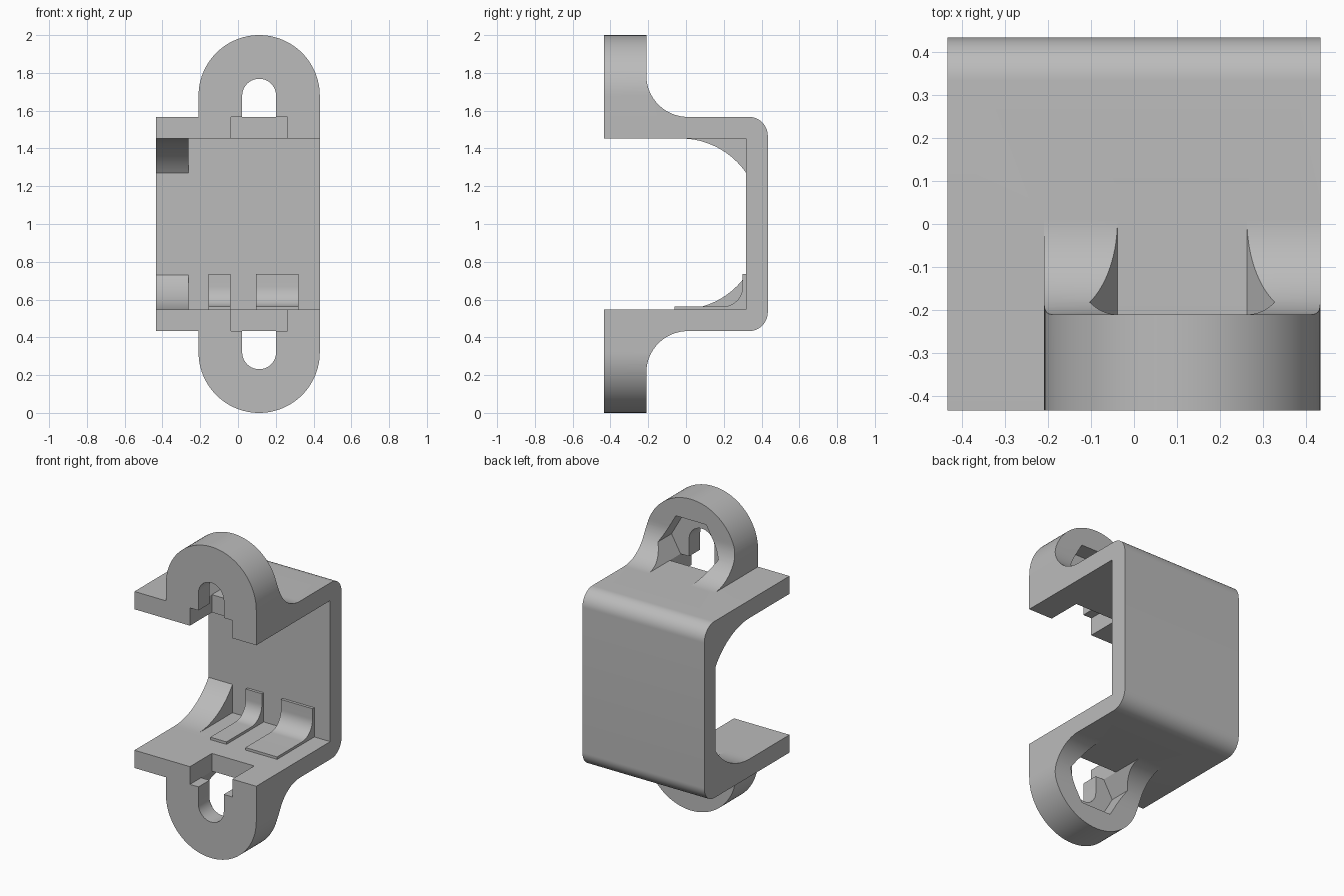
import bpy, bmesh
from math import sin, cos, radians, sqrt

cube = bpy.data.objects.get("Cube")
if cube:
    bpy.data.objects.remove(cube, do_unlink=True)

grey = bpy.data.materials.new("light grey")
grey.use_nodes = True
tone = (0.5, 0.5, 0.5, 1)
grey.diffuse_color = tone
grey.node_tree.nodes["Principled BSDF"].inputs["Base Color"].default_value = tone

# Main sizes; heights are measured from the middle of the bracket
HALF = 0.433                    # half width and half depth
WALL_Y = 0.318                  # inner face of the back wall
INNER, OUTER = 0.453, 0.567     # flange faces
EAR_X, EAR_Z, EAR_R = 0.112, 0.679, 0.321
EAR_BACK = -0.21
MID = 1.0


def arc(cx, cz, r, start, end, n=16):
    return [(cx + r * cos(radians(start + (end - start) * i / n)),
             cz + r * sin(radians(start + (end - start) * i / n))) for i in range(n + 1)]


def prism(name, points, axis, lo, hi):
    """Extrude a profile (x-z for axis 'y', y-z for axis 'x') from lo to hi."""
    bm = bmesh.new()
    def place(p, d):
        return (d, p[0], p[1]) if axis == "x" else (p[0], d, p[1])
    rings = [[bm.verts.new(place(p, d)) for p in points] for d in (lo, hi)]
    for ring in rings:
        bm.faces.new(ring)
    for i in range(len(points)):
        j = (i + 1) % len(points)
        bm.faces.new((rings[0][i], rings[0][j], rings[1][j], rings[1][i]))
    bmesh.ops.recalc_face_normals(bm, faces=bm.faces)
    mesh = bpy.data.meshes.new(name)
    bm.to_mesh(mesh)
    bm.free()
    mesh.materials.append(grey)
    ob = bpy.data.objects.new(name, mesh)
    bpy.context.collection.objects.link(ob)
    return ob


def apply_modifiers(ob):
    deps = bpy.context.evaluated_depsgraph_get()
    mesh = bpy.data.meshes.new_from_object(ob.evaluated_get(deps))
    ob.modifiers.clear()
    ob.data = mesh


def combine(ob, tool, operation):
    mod = ob.modifiers.new(operation, "BOOLEAN")
    mod.operation, mod.object, mod.solver = operation, tool, "EXACT"
    apply_modifiers(ob)
    bpy.data.objects.remove(tool, do_unlink=True)


def smooth(ob):
    bpy.ops.object.select_all(action="DESELECT")
    ob.select_set(True)
    bpy.context.view_layer.objects.active = ob
    bpy.ops.object.shade_smooth_by_angle(angle=radians(25))


# Upper half of the channel, with a rounded outer corner
R = 0.1
bracket = prism("bracket", [(WALL_Y, 0), (HALF, 0)]
                + arc(HALF - R, OUTER - R, R, 0, 90)
                + [(-HALF, OUTER), (-HALF, INNER), (WALL_Y, INNER)], "x", -HALF, HALF)

# Curved gusset in the inner corner on one side
G = 0.424
gusset = prism("gusset", arc(-0.03, INNER - G, G, 90, 34.4)
               + [(WALL_Y + 0.04, 0.27), (WALL_Y + 0.04, INNER + 0.04), (-0.03, INNER + 0.04)],
               "x", -HALF, -0.262)
combine(bracket, gusset, "UNION")

# Mounting ear blended into the flange by a concave fillet
F = 0.22
ear = prism("ear", arc(EAR_X, EAR_Z, EAR_R, 0, 180, 48)
            + [(EAR_X - EAR_R, INNER + 0.05), (EAR_X + EAR_R, INNER + 0.05)],
            "y", -HALF, EAR_BACK + F)
blend = prism("blend", arc(EAR_BACK + F, OUTER + F, F, 180, 270, 24)
              + [(0.4, OUTER), (0.4, 1.2), (EAR_BACK, 1.2)], "x", -0.6, 0.6)
combine(ear, blend, "DIFFERENCE")
combine(bracket, ear, "UNION")

# Nut pocket, entry notch and screw slot
N = 0.215
side = N - (EAR_Z - OUTER) / sqrt(3)
pocket = prism("pocket", [(EAR_X - side, OUTER), (EAR_X + side, OUTER)]
               + arc(EAR_X, EAR_Z, N, 0, 180, 3), "y", -0.32, 0.1)
combine(bracket, pocket, "DIFFERENCE")
notch = prism("notch", [(EAR_X - side, 0.35), (EAR_X + side, 0.35),
                        (EAR_X + side, OUTER), (EAR_X - side, OUTER)], "y", -0.6, EAR_BACK)
combine(bracket, notch, "DIFFERENCE")
S = 0.09
slot = prism("slot", arc(EAR_X, EAR_Z, S, 0, 180, 20)
             + [(EAR_X - S, OUTER - 0.05), (EAR_X + S, OUTER - 0.05)], "y", -0.6, -0.28)
combine(bracket, slot, "DIFFERENCE")

# Mirror to the lower half, without the cap in the middle
bm = bmesh.new()
bm.from_mesh(bracket.data)
caps = [f for f in bm.faces if all(abs(v.co.z) < 1e-4 for v in f.verts)]
bmesh.ops.delete(bm, geom=caps, context="FACES")
bm.to_mesh(bracket.data)
bm.free()
mirror = bracket.modifiers.new("Mirror", "MIRROR")
mirror.use_axis = (False, False, True)
apply_modifiers(bracket)
bracket.location.z = MID
smooth(bracket)

# Two curved support pads in the lower inner corner
P = 0.105
floor, face = -INNER + 0.016, WALL_Y - 0.018
for name, lo, hi in (("narrow_pad", -0.155, -0.04), ("wide_pad", 0.095, 0.32)):
    pad = prism(name, [(-0.06, -INNER - 0.01), (-0.06, floor)]
                + arc(face - P, floor + P, P, 270, 360)
                + [(face, -0.265), (WALL_Y + 0.01, -0.265), (WALL_Y + 0.01, -INNER - 0.01)],
                "x", lo, hi)
    pad.location.z = MID
    smooth(pad)
